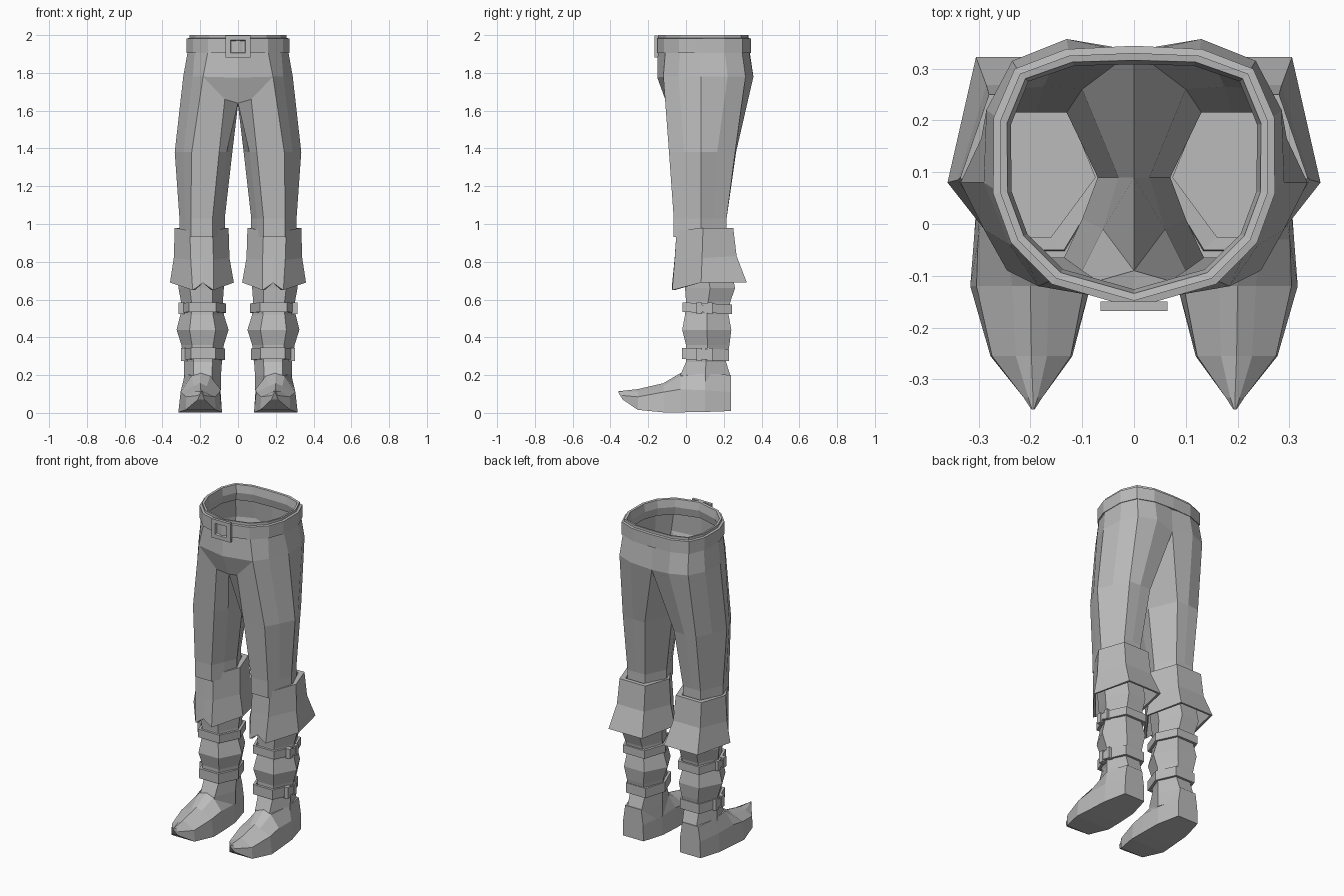
import bpy, bmesh
from mathutils import Vector

if "Cube" in bpy.data.objects:
    bpy.data.objects.remove(bpy.data.objects["Cube"])

grey = bpy.data.materials.new("grey cloth")
grey.diffuse_color = (0.5, 0.5, 0.5, 1)
grey.use_nodes = True
grey.node_tree.nodes["Principled BSDF"].inputs["Base Color"].default_value = grey.diffuse_color


def finish(name, bm, mirror=True):
    bmesh.ops.remove_doubles(bm, verts=bm.verts, dist=0.0005)
    bmesh.ops.recalc_face_normals(bm, faces=bm.faces)
    me = bpy.data.meshes.new(name)
    bm.to_mesh(me)
    bm.free()
    me.materials.append(grey)
    ob = bpy.data.objects.new(name, me)
    bpy.context.collection.objects.link(ob)
    if mirror:
        mod = ob.modifiers.new("mirror", 'MIRROR')
        mod.use_clip = True
    return ob


def bridge(bm, a, b, closed=True):
    n = len(a)
    for i in range(n if closed else n - 1):
        j = (i + 1) % n
        bm.faces.new([a[i], a[j], b[j], b[i]])


def loft(bm, rings, caps=(False, False), loop=False):
    vs = [[bm.verts.new(p) for p in r] for r in rings]
    for a, b in zip(vs, vs[1:]):
        bridge(bm, a, b)
    if loop:
        bridge(bm, vs[-1], vs[0])
    for on, r in zip(caps, (vs[0], vs[-1])):
        if on:
            bm.faces.new(r)
    return vs


def hexagon(z, x0, x1, y0, y1, fx=0.0):
    """Six-sided leg section: outer ridge, front pair, inner ridge, back pair."""
    w, m = x1 - x0, (y0 + y1) / 2
    a, b = x1 - w * (0.25 - fx), x0 + w * (0.25 - fx)
    return [(x1, m, z), (a, y0, z), (b, y0, z), (x0, m, z), (b, y1, z), (a, y1, z)]


def box(bm, lo, hi):
    x0, y0, z0 = lo
    x1, y1, z1 = hi
    ring = [(x0, y0), (x1, y0), (x1, y1), (x0, y1)]
    loft(bm, [[(x, y, z) for x, y in ring] for z in (z0, z1)], (True, True))


# Trousers: hips, crotch panel and ten-sided leg
bm = bmesh.new()
hip = [(.185, -.12, 1.78), (.24, -.04, 1.78), (.29, .08, 1.78), (.285, .22, 1.78),
       (.235, .315, 1.78), (.13, .357, 1.78), (0, .335, 1.76), (0, .09, 1.63),
       (0, -.09, 1.64), (.07, -.11, 1.66)]
thigh = [(.245, -.09), (.29, -.01), (.335, .08), (.295, .165), (.25, .26),
         (.175, .265), (.1, .26), (.03, .09), (.06, -.01), (.1, -.09)]
knee = [(.25, -.065), (.28, .005), (.31, .08), (.28, .145), (.25, .215),
        (.19, .215), (.13, .215), (.07, .09), (.1, .01), (.135, -.065)]
leg = loft(bm, [hip, [(x, y, 1.38) for x, y in thigh],
                [(x, y, 1.03) for x, y in knee], [(x, y, .93) for x, y in knee]], (False, True))
waist = [(0, -.148), (.15, -.105), (.225, -.03), (.258, .06), (.258, .2),
         (.22, .29), (.125, .325), (0, .33)]
top = [bm.verts.new((x, y, 1.96)) for x, y in waist]
fly = bm.verts.new((0, -.152, 1.775))
bridge(bm, [fly] + leg[0][:7], top, closed=False)
bm.faces.new([fly, leg[0][0], leg[0][9], leg[0][8]])
finish("trousers", bm)


# Waistband and belt: closed rings around the waist
def band(name, profile):
    bm = bmesh.new()
    full = waist + [(-x, y) for x, y in waist[-2:0:-1]]
    rings = []
    for off, z in profile:
        ring = []
        for x, y in full:
            d = Vector((x, y - .09)).normalized() * off
            ring.append((x + d.x, y + d.y, z))
        rings.append(ring)
    loft(bm, rings, loop=True)
    finish(name, bm, False)


band("waistband", [(.0, 1.9), (.0, 2.0), (-.014, 1.998), (-.022, 1.95), (-.01, 1.9)])
band("belt", [(.014, 1.905), (.014, 1.982), (-.004, 1.985), (-.004, 1.905)])

# Belt buckle: square frame, back plate and prong
bm = bmesh.new()
prof = [(.065, .058, -.15), (.065, .058, -.168), (.04, .034, -.168), (.036, .03, -.155)]
loft(bm, [[(sx * w, y, 1.939 + sz * h) for sx, sz in ((1, 1), (-1, 1), (-1, -1), (1, -1))]
          for w, h, y in prof], (True, True))
finish("belt_buckle", bm, False)

# Boot cuff: flared, notched at the front, with thickness
bm = bmesh.new()


def cuff_ring(o, ztop, x0, x1, y0, y1, cx0, cx1, bx0, bx1, ym, zf, zn, zb):
    return [(x1 - o, ym, ztop), (cx1 - o, y0 + o, zf), ((cx0 + cx1) / 2, y0 + o, zn),
            (cx0 + o, y0 + o, zf), (x0 + o, ym, ztop), (bx0 + o, y1 - o, zb), (bx1 - o, y1 - o, zb)]


hi = (.05, .335, -.05, .25, .135, .255, .105, .28, .09, .965, .965, .98)
mid = (.045, .34, -.06, .268, .13, .25, .1, .285, .085, .81, .82, .83)
low = (.022, .36, -.073, .322, .13, .24, .075, .305, .08, .65, .688, .69)
loft(bm, [cuff_ring(.025, .975, *hi), cuff_ring(0, .98, *hi), cuff_ring(0, .82, *mid),
          cuff_ring(0, .69, *low), cuff_ring(.012, .692, *low), cuff_ring(.012, .82, *mid)], loop=True)
finish("boot_cuff", bm)

# Boot shaft
bm = bmesh.new()
shaft = [(.9, .075, .305, -.04, .21), (.66, .075, .315, -.005, .26), (.59, .08, .302, 0, .235),
         (.52, .075, .305, -.005, .225), (.44, .05, .325, -.02, .24), (.36, .075, .3, 0, .23),
         (.27, .085, .285, 0, .212), (.2, .09, .285, -.03, .234), (.12, .09, .29, -.03, .234)]
loft(bm, [hexagon(*s) for s in shaft], (True, True))
finish("boot_shaft", bm)

# Foot with a pointed, upturned toe: sections from heel to tip
bm = bmesh.new()
# y, centre x, sole half width, side half width, top half width, sole z, side z, top z, ridge z
feet = [(.238, .195, .07, .068, .055, .01, .11, .2, .2),
        (.1, .195, .105, .1, .085, .005, .12, .21, .215),
        (-.03, .197, .112, .104, .05, .003, .125, .195, .21),
        (-.12, .2, .116, .104, .035, .003, .11, .142, .157),
        (-.255, .198, .079, .076, .03, .016, .085, .112, .126),
        (-.335, .195, .018, .018, .009, .07, .092, .112, .117),
        (-.358, .195, .003, .003, .002, .108, .112, .115, .116)]
loft(bm, [[(c - a, y, z0), (c - b, y, z1), (c - t, y, z2), (c, y, z3),
           (c + t, y, z2), (c + b, y, z1), (c + a, y, z0)]
          for y, c, a, b, t, z0, z1, z2, z3 in feet], (True, True))
finish("boot_foot", bm)

# Ankle straps and their side buckles
for name, z0, z1, x0, x1, y0, y1 in (("upper", .53, .58, .063, .312, -.018, .243),
                                     ("lower", .28, .34, .07, .298, -.022, .228)):
    bm = bmesh.new()
    t = .016
    outer = [hexagon(z, x0, x1, y0, y1, .04) for z in (z0, z1)]
    inner = [hexagon(z, x0 + t, x1 - t, y0 + t, y1 - t, .04) for z in (z1, z0)]
    for r in outer + inner:  # slight drop toward the back
        r[:] = [(x, y, z - .04 * (y - .1)) for x, y, z in r]
    loft(bm, outer + inner, loop=True)
    finish(name + "_ankle_strap", bm)
    bm = bmesh.new()
    box(bm, (x1 - .03, .055, z0 - .006), (x1 + .004, .085, z1 + .004))
    box(bm, (x1 - .03, .085, z0 + .005), (x1, .115, z1 - .008))
    box(bm, (x1 - .03, .115, z0 - .006), (x1 + .004, .14, z1 + .004))
    finish(name + "_strap_buckle", bm)
